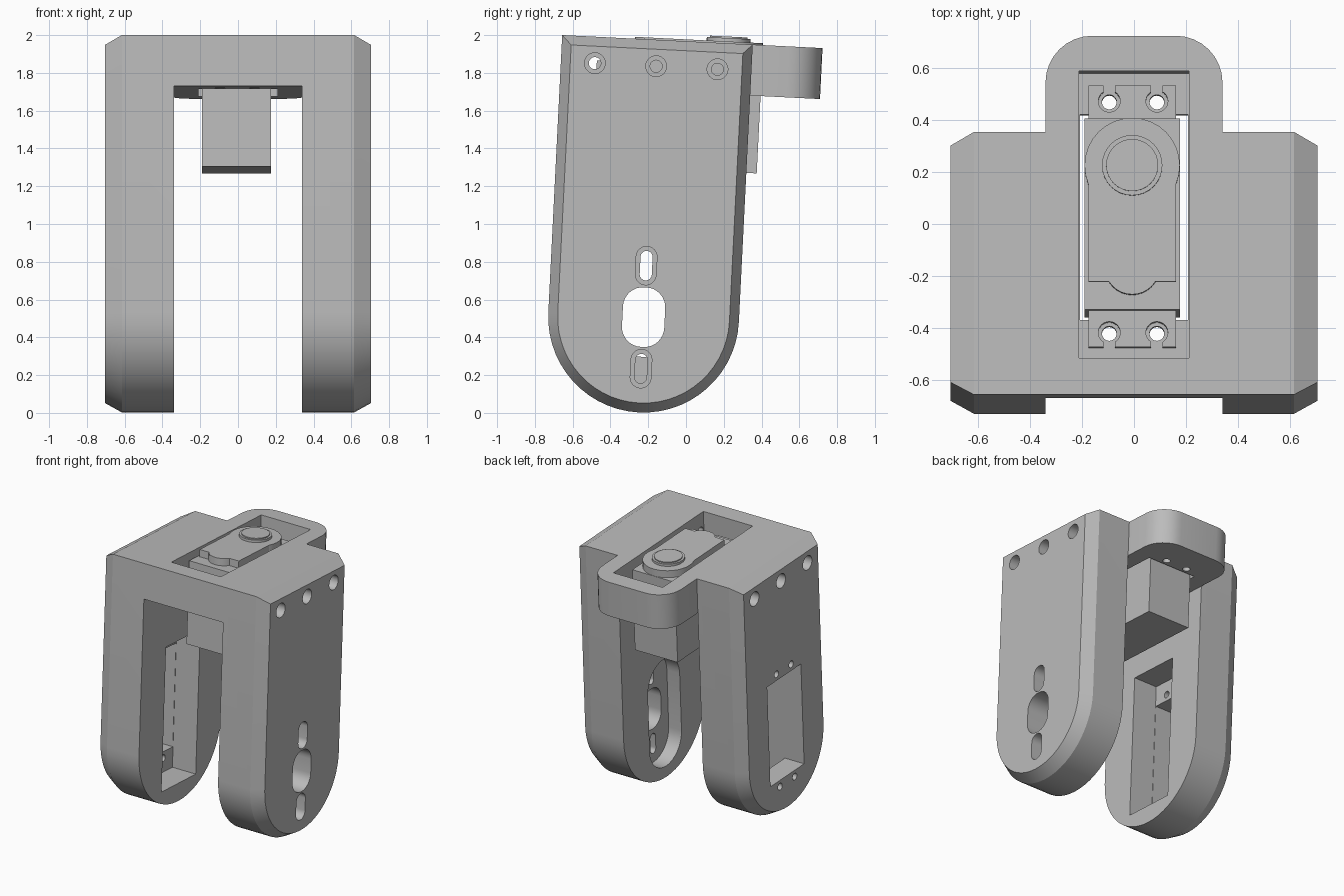
import bpy, bmesh, math
from mathutils import Matrix, Vector

cube = bpy.data.objects.get("Cube")
if cube:
    bpy.data.objects.remove(cube, do_unlink=True)

grey = bpy.data.materials.new("plain grey")
grey.use_nodes = True
COLOUR = (0.5, 0.5, 0.5, 1)
grey.diffuse_color = COLOUR
grey.node_tree.nodes["Principled BSDF"].inputs["Base Color"].default_value = COLOUR

# Everything is modelled upright with the top face at z = 0, then tilted as a whole
TILT = Matrix.Translation((0, -0.151, 1.975)) @ Matrix.Rotation(-0.05, 4, "X")
R, LEG_C = 0.505, -1.47            # leg half width, centre height of the rounded end
IN_X, OUT_X = 0.34, 0.705          # inner and outer leg faces
THICK = 0.27                       # bridge thickness


def loft(name, rings):
    """Closed solid through matching rings of points."""
    bm = bmesh.new()
    loops = [[bm.verts.new(p) for p in ring] for ring in rings]
    n = len(loops[0])
    for a, b in zip(loops, loops[1:]):
        for i in range(n):
            bm.faces.new((a[i], a[(i + 1) % n], b[(i + 1) % n], b[i]))
    bm.faces.new(loops[0])
    bm.faces.new(loops[-1])
    bmesh.ops.recalc_face_normals(bm, faces=bm.faces)
    mesh = bpy.data.meshes.new(name)
    bm.to_mesh(mesh)
    bm.free()
    mesh.materials.append(grey)
    ob = bpy.data.objects.new(name, mesh)
    bpy.context.collection.objects.link(ob)
    return ob


def prism(name, outline, axis, a, b):
    """Outline is (x, y) for axis z and (y, z) for axis x."""
    place = (lambda p, t: (t, *p)) if axis == "x" else (lambda p, t: (*p, t))
    return loft(name, [[place(p, t) for p in outline] for t in (a, b)])


def rounded(cx, cy, hw, hh, r=0.0, steps=8):
    """Rectangle outline with rounded corners; also gives slots and circles."""
    pts = []
    for k, (sx, sy) in enumerate(((1, 1), (-1, 1), (-1, -1), (1, -1))):
        for i in range(steps + 1 if r else 1):
            ang = (k + i / steps) * math.pi / 2
            p = Vector((cx + sx * (hw - r) + r * math.cos(ang),
                        cy + sy * (hh - r) + r * math.sin(ang)))
            if not pts or (p - pts[-1]).length > 1e-4:
                pts.append(p)
    if (pts[0] - pts[-1]).length < 1e-4:
        pts.pop()
    return pts


def circle(cx, cy, r):
    return rounded(cx, cy, r, r, r)


def boolean(ob, other, operation):
    mod = ob.modifiers.new("join", "BOOLEAN")
    mod.operation, mod.solver, mod.object = operation, "EXACT", other
    bpy.context.view_layer.update()
    bpy.context.view_layer.objects.active = ob
    bpy.ops.object.modifier_apply(modifier=mod.name)
    bpy.data.objects.remove(other, do_unlink=True)


def cut(ob, outline, axis, a, b):
    boolean(ob, prism("cutter", outline, axis, a, b), "DIFFERENCE")


def leg_ring(x, inset):
    r = R - inset
    pts = [(x, r, -inset), (x, -r, -inset)]
    steps = 28
    for i in range(steps + 1):
        ang = math.pi * (1 + i / steps)
        pts.append((x, r * math.cos(ang), LEG_C + r * math.sin(ang)))
    return pts


# Bridge with a rounded tab at the back
back, corner = 0.875, 0.18
outline = [p for p in rounded(0, 0, IN_X, back, corner) if p.y > 0]
outline += [(-IN_X, -R), (IN_X, -R)]
frame = prism("fork_frame", outline, "z", -THICK, 0)

# Two legs with chamfered outer edges
for side in (1, -1):
    leg = loft("leg", [leg_ring(side * IN_X, 0), leg_ring(side * 0.615, 0),
                       leg_ring(side * OUT_X, 0.05)])
    boolean(frame, leg, "UNION")

# Motor seat in the bridge: pocket, opening and screw holes
SEAT = 0.1875                      # middle of the seat along y
cut(frame, rounded(0, SEAT, 0.212, 0.5525), "z", -0.2, 0.1)
cut(frame, rounded(0, SEAT, 0.208, 0.395), "z", -0.5, -0.1)
for x in (-0.095, 0.088):
    for y in (-0.26, 0.63):
        cut(frame, circle(x, y, 0.028), "z", -0.4, -0.15)

# Counterbored holes high on both sides
for side in (1, -1):
    for y in (-0.325, 0, 0.325):
        cut(frame, circle(y, -0.14, 0.055), "x", side * 0.58, side * 0.8)
        cut(frame, circle(y, -0.14, 0.032), "x", side * 0.15, side * 0.65)

# Left leg: inner recess, wide hole and two stepped slots
cut(frame, rounded(0, LEG_C, 0.195, 0.42, 0.195), "x", 0.3, 0.45)
cut(frame, rounded(0, LEG_C, 0.112, 0.158, 0.105), "x", 0.4, 0.8)
for z in (LEG_C - 0.273, LEG_C + 0.273):
    cut(frame, rounded(0, z, 0.055, 0.102, 0.055), "x", 0.6, 0.8)
    cut(frame, rounded(0, z, 0.032, 0.078, 0.032), "x", 0.4, 0.7)

# Right leg: motor opening, inner pocket and screw holes
MID = -1.285
cut(frame, rounded(0, MID, 0.21, 0.5525), "x", -0.54, -0.3)
cut(frame, rounded(0, MID, 0.207, 0.395), "x", -0.8, -0.5)
for y in (-0.09, 0.09):
    for z in (MID - 0.445, MID + 0.445):
        cut(frame, circle(y, z, 0.026), "x", -0.8, -0.5)

# Motor: case, mounting ears, gear cover and output shaft
MX, SHAFT_Y = -0.007, 0.376
case = prism("motor_case", rounded(MX, 0.1925, 0.183, 0.3675), "z", -0.68, -0.045)
ears = prism("motor_ears", rounded(MX, SEAT, 0.168, 0.5025), "z", -0.2, -0.125)
for x in (-0.095, 0.088):
    for y, end in ((-0.26, -0.35), (0.63, 0.72)):
        cut(ears, circle(x, y, 0.042), "z", -0.3, 0)
        cut(ears, rounded(x, (y + end) / 2, 0.022, abs(end - y) / 2), "z", -0.3, 0)
cover = prism("gear_cover", rounded(MX, 0.153, 0.168, 0.223), "z", -0.1, 0.01)
boolean(cover, prism("round", circle(MX, SHAFT_Y, 0.183), "z", -0.1, 0.01), "UNION")
boolean(cover, prism("lip", circle(MX, -0.015, 0.105), "z", -0.1, 0.01), "UNION")
collar = prism("shaft_collar", circle(MX, SHAFT_Y, 0.116), "z", 0, 0.028)
cap = prism("shaft_cap", circle(MX, SHAFT_Y, 0.1), "z", 0.01, 0.036)

# Tilt and shade
bpy.ops.object.select_all(action="DESELECT")
for ob in (frame, case, ears, cover, collar, cap):
    ob.data.transform(TILT)
    ob.select_set(True)
bpy.context.view_layer.objects.active = frame
bpy.ops.object.shade_smooth_by_angle(angle=math.radians(25))
